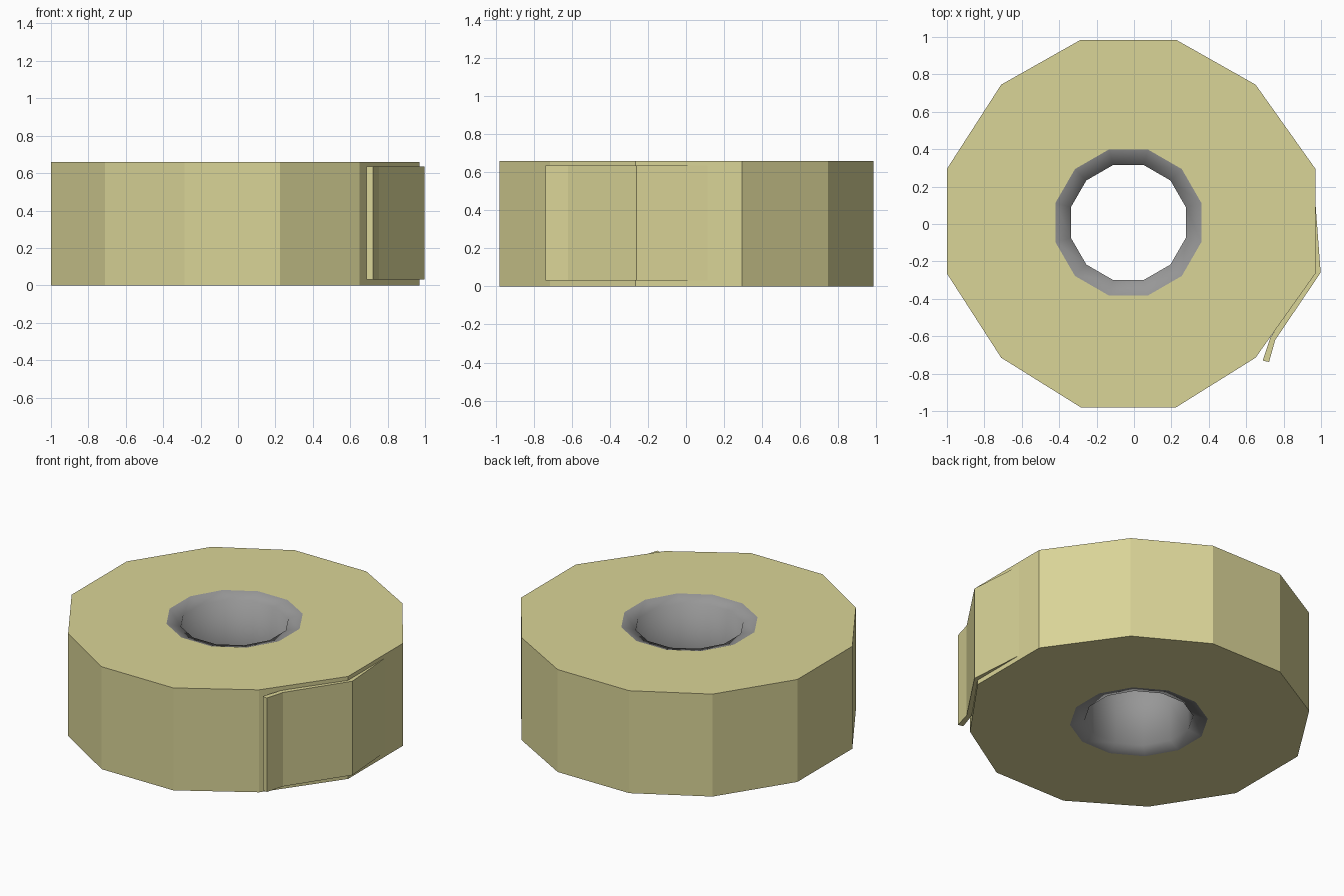
import bpy, math

if "Cube" in bpy.data.objects:
    bpy.data.objects.remove(bpy.data.objects["Cube"])


def material(name, rgb):
    m = bpy.data.materials.new(name)
    m.diffuse_color = (*rgb, 1)
    m.use_nodes = True
    m.node_tree.nodes["Principled BSDF"].inputs["Base Color"].default_value = m.diffuse_color
    return m


def make_object(name, verts, faces, mat):
    me = bpy.data.meshes.new(name)
    me.from_pydata(verts, [], faces)
    me.materials.append(mat)
    ob = bpy.data.objects.new(name, me)
    bpy.context.collection.objects.link(ob)
    return ob


def stack_rings(name, rings, mat):
    """Join a list of equal-length point loops with quads."""
    n = len(rings[0])
    verts = [p for r in rings for p in r]
    faces = [(a * n + i, a * n + (i + 1) % n, (a + 1) * n + (i + 1) % n, (a + 1) * n + i)
             for a in range(len(rings) - 1) for i in range(n)]
    return make_object(name, verts, faces, mat)


def ring(r, z):
    """Twelve-sided ring around the hole centre."""
    return [(-0.03 + r * math.cos(math.radians(15 + 30 * i)),
             0.008 + r * math.sin(math.radians(15 + 30 * i)), z) for i in range(12)]


tape_mat = material("pale yellow tape", (0.70, 0.66, 0.31))
core_mat = material("grey core", (0.31, 0.31, 0.31))
H = 0.66

# Roll: twelve-sided wound tape with open centre
outline = [(0.97, 0.295), (0.65, 0.745), (0.225, 0.985), (-0.285, 0.985),
           (-0.71, 0.745), (-1.0, 0.295), (-1.0, -0.265), (-0.71, -0.715),
           (-0.285, -0.98), (0.225, -0.98), (0.65, -0.715), (0.97, -0.265)]
# start the outline at the same angle as the ring (15 degrees)
stack_rings("tape_roll", [ring(0.404, 0),
                          [(x, y, 0) for x, y in outline],
                          [(x, y, H) for x, y in outline],
                          ring(0.404, H)], tape_mat)

# Core: smooth tube with bevelled lips
core = stack_rings("core_tube", [ring(0.404, H), ring(0.318, H - 0.025),
                                 ring(0.318, 0.025), ring(0.404, 0)], core_mat)
for p in core.data.polygons:
    p.use_smooth = True

# Loose end: thin strip peeling off the roll
strip = [(0.965, 0.18), (0.968, -0.265), (0.785, -0.52), (0.728, -0.61), (0.688, -0.73),
         (0.722, -0.738), (0.755, -0.62), (0.998, -0.26)]
n = len(strip)
verts = [(x, y, z) for z in (0.03, 0.635) for x, y in strip]
sides = [(i, i + n, (i + 1) % n + n, (i + 1) % n) for i in range(n)]
flap = make_object("tape_loose_end", verts,
                   sides + [tuple(range(n)), tuple(range(2 * n - 1, n - 1, -1))], tape_mat)
flap.data.flip_normals() if flap.data.polygons[n].normal.z > 0 else None
